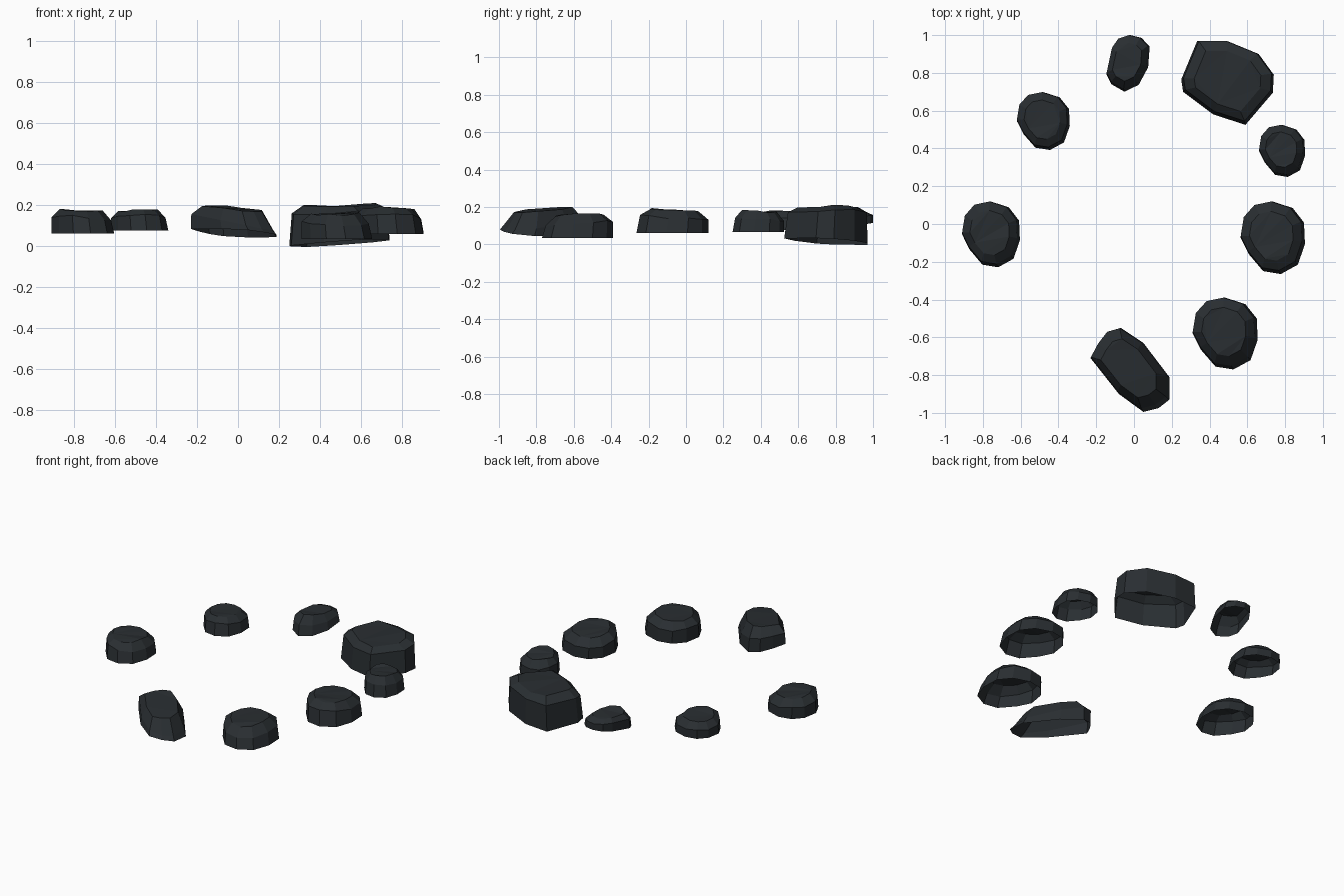
import bpy, bmesh, random

if "Cube" in bpy.data.objects:
    bpy.data.objects.remove(bpy.data.objects["Cube"])

random.seed(7)
mat = bpy.data.materials.new("dark_stone")
mat.diffuse_color = (0.022, 0.027, 0.031, 1)
mat.use_nodes = True
mat.node_tree.nodes["Principled BSDF"].inputs["Base Color"].default_value = mat.diffuse_color


def rock(name, outline, base, rim, top, inset=0.68, shift=(-0.05, 0.05), jit=0.007):
    """Open-bottomed faceted stone. base/rim/top = (height, x slope, y slope)
    over the outline's normalised bounds."""
    xs, ys = zip(*outline)
    cx, cy = (min(xs) + max(xs)) / 2, (min(ys) + max(ys)) / 2
    hx, hy = (max(xs) - min(xs)) / 2, (max(ys) - min(ys)) / 2
    bm = bmesh.new()

    def ring(scale, off, plane, j):
        vs = []
        for x, y in outline:
            u = (x - cx) / hx * scale + off[0]
            v = (y - cy) / hy * scale + off[1]
            z = plane[0] + plane[1] * u + plane[2] * v + random.uniform(-j, j)
            vs.append(bm.verts.new((cx + u * hx, cy + v * hy, z)))
        return vs

    rings = [ring(1, (0, 0), base, 0),
             ring(0.95, shift, rim, jit),
             ring(inset, shift, top, jit)]
    n = len(outline)
    for a, b in zip(rings, rings[1:]):
        for i in range(n):
            k = (i + 1) % n
            bm.faces.new((a[i], a[k], b[k], b[i]))
    # irregular facets on the top
    cap = bm.faces.new(rings[2])
    bmesh.ops.triangulate(bm, faces=[cap])
    bmesh.ops.recalc_face_normals(bm, faces=bm.faces[:])
    if sum(f.normal.z * f.calc_area() for f in bm.faces) < 0:
        bmesh.ops.reverse_faces(bm, faces=bm.faces[:])
    me = bpy.data.meshes.new(name)
    bm.to_mesh(me)
    bm.free()
    me.materials.append(mat)
    ob = bpy.data.objects.new(name, me)
    bpy.context.collection.objects.link(ob)


# shared rounded outline for the smaller stones
PEBBLE = [(-1, 0), (-.75, -.45), (-.3, -.92), (.25, -1), (.78, -.74), (1, -.17),
          (.97, .42), (.62, .82), (0, 1), (-.55, .9), (-.9, .55)]


def pebble(name, cx, cy, hx, hy, z0, z1, tilt):
    pts = [(cx + hx * x, cy + hy * y) for x, y in PEBBLE]
    h = z1 - z0
    rock(name, pts, (z0, 0, 0), (z0 + 0.57 * h, tilt[0], tilt[1]),
         (z1 - 0.016, tilt[0] * .5, tilt[1] * .5))


# rounded stones around the ring
pebble("west_stone", -.757, -.055, .153, .174, .062, .19, (-.012, -.01))
pebble("northwest_stone", -.48, .545, .14, .153, .078, .19, (0, -.01))
pebble("east_upper_stone", .784, .387, .122, .138, .065, .192, (0, -.01))
pebble("east_stone", .735, -.073, .17, .192, .06, .204, (0, -.015))
pebble("southeast_stone", .483, -.58, .172, .19, .035, .175, (0, .01))

# narrow stone at the back
rock("north_stone",
     [(-.145, .79), (-.12, .74), (-.05, .7), (.025, .737), (.075, .83), (.083, .94),
      (.04, .985), (-.02, 1), (-.08, .98), (-.115, .93)],
     (.09, 0, .025), (.145, 0, .015), (.18, .005, 0))

# large boulder
rock("large_boulder",
     [(.25, .765), (.26, .7), (.42, .58), (.59, .525), (.735, .695), (.74, .79),
      (.66, .9), (.49, .97), (.335, .97)],
     (.0165, .015, -.01), (.168, .012, .005), (.2, .008, 0), .72, (0, .04))

# long tilted slab at the front
rock("front_slab",
     [(-.23, -.71), (-.08, -.9), (.05, -.995), (.13, -.975), (.187, -.93), (.187, -.81),
      (.05, -.63), (-.07, -.55), (-.14, -.57), (-.19, -.635)],
     (.066, -.025, -.022), (.12, -.035, .01), (.185, -.015, .012), .7, (-.04, .04), .004)
